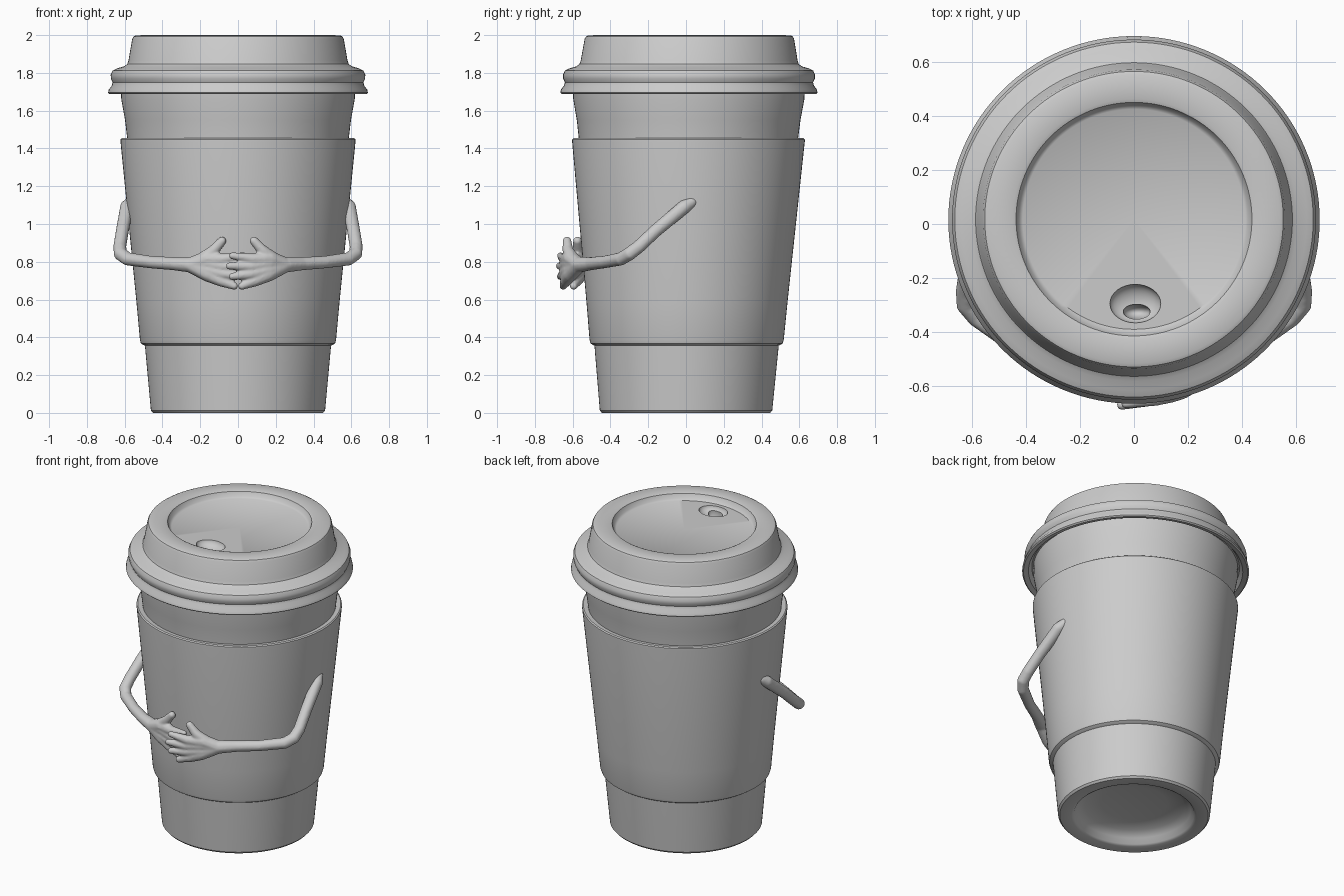
import bpy, bmesh, math
from mathutils import Vector, Matrix

if "Cube" in bpy.data.objects:
    bpy.data.objects.remove(bpy.data.objects["Cube"])

SEG = 128


def finish(obj, angle=35):
    bpy.ops.object.select_all(action='DESELECT')
    obj.select_set(True)
    bpy.context.view_layer.objects.active = obj
    bpy.ops.object.shade_smooth_by_angle(angle=math.radians(angle))


def new_object(name, bm):
    mesh = bpy.data.meshes.new(name)
    bm.to_mesh(mesh)
    bm.free()
    obj = bpy.data.objects.new(name, mesh)
    bpy.context.collection.objects.link(obj)
    return obj


def apply_modifiers(obj):
    bpy.context.view_layer.objects.active = obj
    for m in list(obj.modifiers):
        bpy.ops.object.modifier_apply(modifier=m.name)


def lathe(name, profile, closed=False):
    """Spin (radius, z) points; the whole cup leans back very slightly."""
    bm = bmesh.new()
    rings = []
    for r, z in profile:
        rings.append([bm.verts.new((r * math.cos(a), 0.99 * r * math.sin(a) + 0.009 * z, z))
                      for a in (2 * math.pi * i / SEG for i in range(SEG))])
    pairs = list(zip(rings, rings[1:])) + ([(rings[-1], rings[0])] if closed else [])
    for a, b in pairs:
        for i in range(SEG):
            j = (i + 1) % SEG
            bm.faces.new((a[i], a[j], b[j], b[i]))
    bmesh.ops.remove_doubles(bm, verts=bm.verts, dist=1e-5)
    bmesh.ops.recalc_face_normals(bm, faces=bm.faces)
    return new_object(name, bm)


# Paper cup with a domed recess underneath
cup = lathe("cup", [(0, 0.09), (0.2, 0.085), (0.3, 0.07), (0.345, 0.04), (0.365, 0.008),
                    (0.38, 0), (0.45, 0), (0.461, 0.012), (0.495, 0.38), (0.585, 1.44),
                    (0.598, 1.55), (0.618, 1.66), (0.62, 1.73), (0, 1.73)])
finish(cup)

# Cardboard sleeve
sleeve = lathe("sleeve", [(0.49, 0.355), (0.502, 0.36), (0.514, 0.368), (0.519, 0.385),
                          (0.537, 0.58), (0.622, 1.435), (0.622, 1.448), (0.615, 1.454),
                          (0.58, 1.45)], closed=True)
finish(sleeve)

# Lid with rolled lip, raised wall and sunken top
lid = lathe("lid", [(0, 1.72), (0.63, 1.72), (0.65, 1.695), (0.68, 1.688), (0.688, 1.695),
                    (0.684, 1.712), (0.668, 1.733), (0.664, 1.75), (0.673, 1.77), (0.674, 1.79),
                    (0.664, 1.812), (0.64, 1.824), (0.605, 1.834), (0.587, 1.846), (0.58, 1.865),
                    (0.56, 1.98), (0.553, 1.993), (0.54, 1.999), (0.45, 2.0), (0.437, 1.995),
                    (0.425, 1.967), (0.412, 1.958), (0, 1.958)])


def cutter(name, loc, scale):
    bm = bmesh.new()
    bmesh.ops.create_uvsphere(bm, u_segments=32, v_segments=16, radius=1,
                              matrix=Matrix.Translation(loc) @ Matrix.Diagonal((*scale, 1)))
    obj = new_object(name, bm)
    obj.hide_render = True
    return obj


# Drinking hole: oval dimple with a smaller deeper opening
cutters = [cutter("dimple_cutter", (0.005, -0.295, 1.962), (0.095, 0.072, 0.05)),
           cutter("sip_cutter", (0.01, -0.325, 1.92), (0.05, 0.028, 0.06))]
for c in cutters:
    m = lid.modifiers.new("hole", 'BOOLEAN')
    m.object = c
    m.operation = 'DIFFERENCE'
    m.solver = 'EXACT'
apply_modifiers(lid)
for c in cutters:
    bpy.data.objects.remove(c)
finish(lid)

# Arm and hand paths: (x, y, z, radius), drawn for the +x side
ARM = [(0.572, 0.03, 1.115, 0.03), (0.588, -0.01, 1.09, 0.038), (0.612, -0.16, 0.965, 0.036),
       (0.626, -0.25, 0.88, 0.036), (0.622, -0.3, 0.842, 0.037), (0.585, -0.345, 0.815, 0.036),
       (0.46, -0.435, 0.798, 0.034), (0.34, -0.505, 0.79, 0.036), (0.26, -0.55, 0.785, 0.042)]
WRIST = (0.25, -0.555, 0.783, 0.042)
FINGERS = [
    [WRIST, (0.17, -0.59, 0.815, 0.042), (0.08, -0.62, 0.815, 0.03), (-0.03, -0.64, 0.832, 0.019)],
    [WRIST, (0.16, -0.59, 0.79, 0.042), (0.07, -0.62, 0.775, 0.03), (-0.045, -0.645, 0.778, 0.02)],
    [WRIST, (0.16, -0.59, 0.755, 0.042), (0.07, -0.62, 0.735, 0.03), (-0.03, -0.64, 0.722, 0.02)],
    [WRIST, (0.16, -0.59, 0.735, 0.042), (0.09, -0.61, 0.70, 0.032), (0.02, -0.625, 0.672, 0.021)],
    [WRIST, (0.19, -0.58, 0.81, 0.04), (0.13, -0.60, 0.86, 0.03), (0.085, -0.605, 0.91, 0.024)],
]


def build_arm(name, side, hand_shift):
    """Pack spheres along each path, then remesh them into one smooth limb."""
    bm = bmesh.new()
    for path in [ARM] + FINGERS:
        for p, q in zip(path, path[1:]):
            p, q = Vector(p), Vector(q)
            n = max(2, int((q - p).length / 0.01))
            for i in range(n + 1):
                x, y, z, r = p.lerp(q, i / n)
                y += hand_shift * min(1, max(0, (0.34 - x) / 0.2))
                bmesh.ops.create_icosphere(bm, subdivisions=2, radius=r,
                                           matrix=Matrix.Translation((side * x, y, z)))
    obj = new_object(name, bm)
    m = obj.modifiers.new("merge", 'REMESH')
    m.mode = 'VOXEL'
    m.voxel_size = 0.006
    m = obj.modifiers.new("soften", 'SMOOTH')
    m.factor = 0.5
    m.iterations = 6
    apply_modifiers(obj)
    finish(obj, 80)


build_arm("right_arm", 1, -0.025)   # this hand rests in front of the other
build_arm("left_arm", -1, 0.03)
